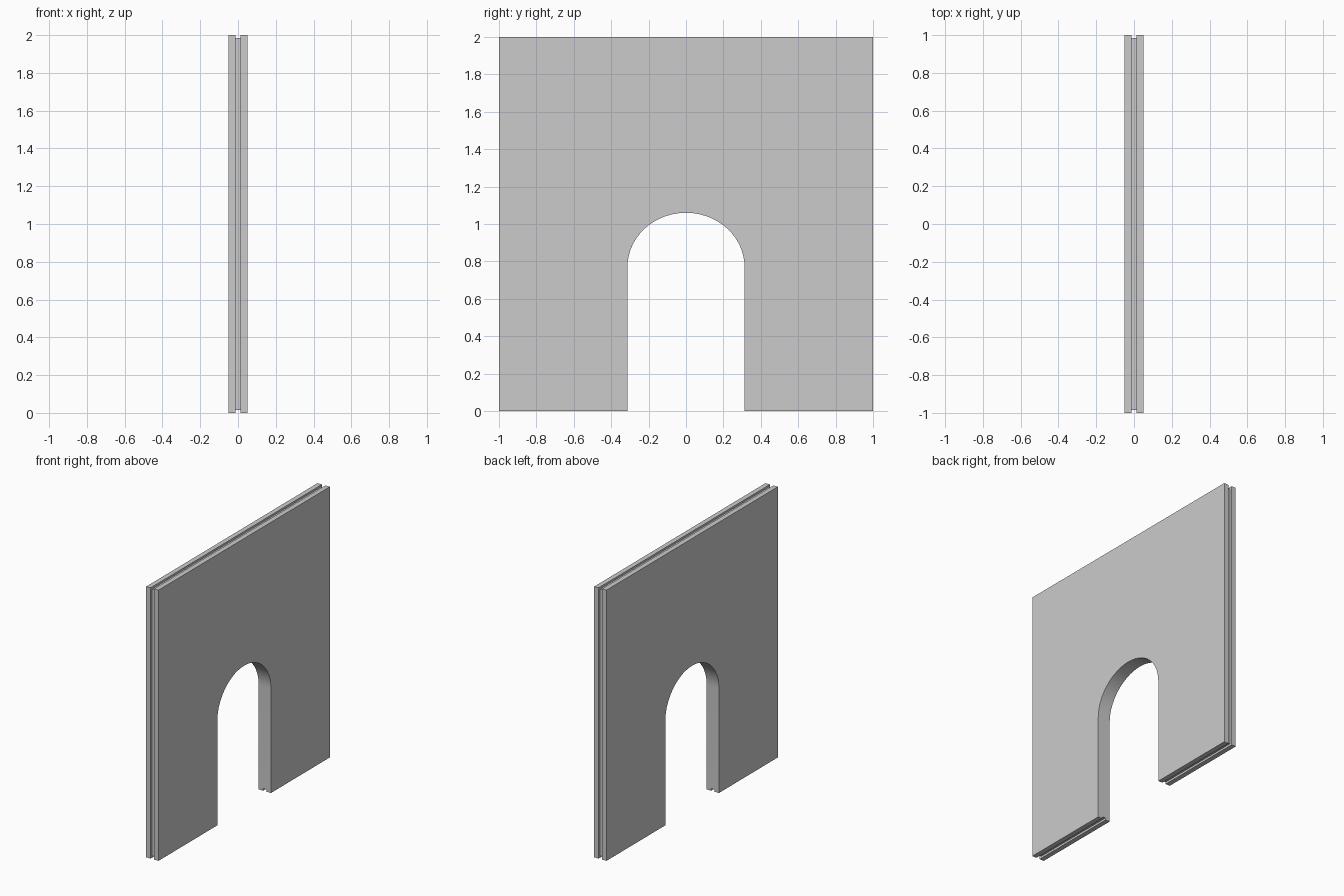
import bpy, bmesh, math

if "Cube" in bpy.data.objects:
    bpy.data.objects.remove(bpy.data.objects["Cube"])

HALF_T = 0.05      # half wall thickness
GROOVE = 0.014     # half groove width
DEPTH = 0.015      # groove depth
OPEN_W, SPRING, RISE, SEGS = 0.313, 0.77, 0.29, 28


def outline(d):
    """Wall outline in (y, z); the outer edges are pulled in by d."""
    pts = [(-1 + d, d), (-OPEN_W, d)]
    for i in range(SEGS + 1):
        a = math.pi * (1 - i / SEGS)
        pts.append((OPEN_W * math.cos(a), SPRING + RISE * math.sin(a)))
    pts += [(OPEN_W, d), (1 - d, d), (1 - d, 2 - d), (-1 + d, 2 - d)]
    return pts


# Wall panel with arched doorway and a groove running round its outer edges
layers = [(-HALF_T, 0), (-GROOVE, 0), (-GROOVE, DEPTH),
          (GROOVE, DEPTH), (GROOVE, 0), (HALF_T, 0)]
bm = bmesh.new()
rings = [[bm.verts.new((x, y, z)) for y, z in outline(d)] for x, d in layers]
for a, b in zip(rings, rings[1:]):
    n = len(a)
    for i in range(n):
        j = (i + 1) % n
        bm.faces.new((a[i], a[j], b[j], b[i]))
bm.faces.new(rings[0][::-1])
bm.faces.new(rings[-1])
bmesh.ops.remove_doubles(bm, verts=bm.verts, dist=1e-5)
bmesh.ops.recalc_face_normals(bm, faces=bm.faces)

mesh = bpy.data.meshes.new("arched_wall")
bm.to_mesh(mesh)
bm.free()
wall = bpy.data.objects.new("arched_wall", mesh)
bpy.context.collection.objects.link(wall)
bpy.context.view_layer.objects.active = wall
wall.select_set(True)
bpy.ops.object.shade_smooth_by_angle(angle=math.radians(35))
